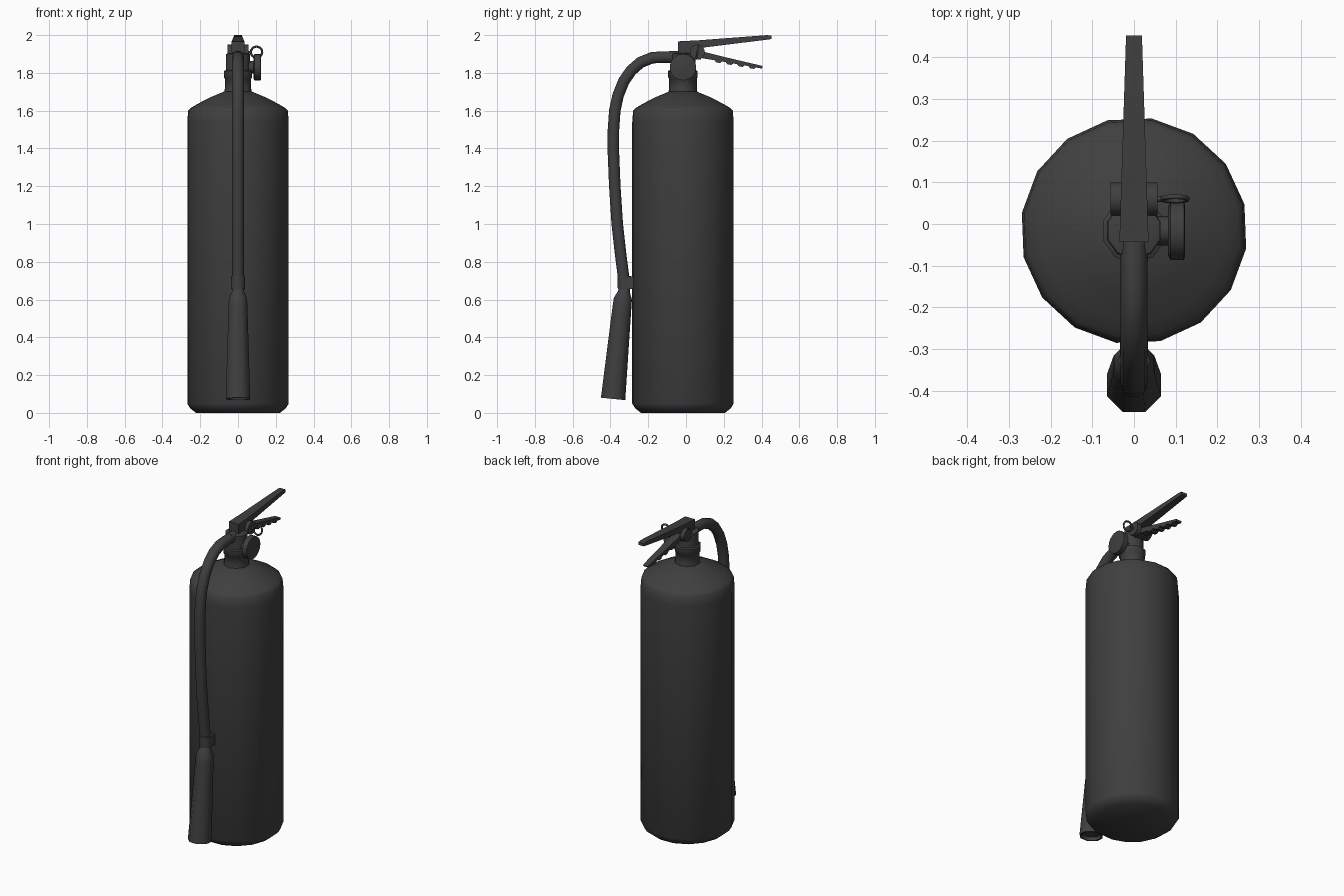
import bpy, bmesh, math
from mathutils import Vector

if "Cube" in bpy.data.objects:
    bpy.data.objects.remove(bpy.data.objects["Cube"])

CY = -0.016  # y of the tank axis
dark = bpy.data.materials.new("dark_grey")
dark.diffuse_color = (0.05, 0.05, 0.05, 1)
dark.use_nodes = True
dark.node_tree.nodes["Principled BSDF"].inputs["Base Color"].default_value = dark.diffuse_color


def finish(name, bm, angle=50):
    bmesh.ops.recalc_face_normals(bm, faces=bm.faces)
    me = bpy.data.meshes.new(name)
    bm.to_mesh(me)
    bm.free()
    me.materials.append(dark)
    ob = bpy.data.objects.new(name, me)
    bpy.context.collection.objects.link(ob)
    bpy.ops.object.select_all(action='DESELECT')
    ob.select_set(True)
    bpy.context.view_layer.objects.active = ob
    bpy.ops.object.shade_smooth_by_angle(angle=math.radians(angle))
    return ob


def sweep(name, path, sides, axis=None, turn=0.0):
    """Skin rings (x, y, z, radius) along a path, or along a fixed axis."""
    bm = bmesh.new()
    pts = [Vector(p[:3]) for p in path]
    rings = []
    for i, p in enumerate(pts):
        t = Vector(axis) if axis else pts[min(i + 1, len(pts) - 1)] - pts[max(i - 1, 0)]
        t.normalize()
        u = Vector((0, 1, 0)) if abs(t.x) > 0.9 else Vector((1, 0, 0))
        u = (u - t * u.dot(t)).normalized()
        v = t.cross(u)
        ring = []
        for k in range(sides):
            a = 2 * math.pi * (k + turn) / sides
            ring.append(bm.verts.new(p + path[i][3] * (u * math.cos(a) + v * math.sin(a))))
        rings.append(ring)
    for a, b in zip(rings, rings[1:]):
        for k in range(sides):
            j = (k + 1) % sides
            bm.faces.new((a[k], a[j], b[j], b[k]))
    bm.faces.new(rings[0])
    bm.faces.new(rings[-1])
    return finish(name, bm)


def lathe(name, profile, sides, turn=0.5):
    return sweep(name, [(0, CY, z, r) for r, z in profile], sides, (0, 0, 1), turn)


def rod(name, y, z, profile, sides):
    return sweep(name, [(x, y, z, r) for r, x in profile], sides, (1, 0, 0))


def plate(name, profile, half_width):
    """Side profile in y, z given a width that varies along y."""
    bm = bmesh.new()
    left, right = [[bm.verts.new((s * half_width(y), y, z)) for y, z in profile] for s in (-1, 1)]
    n = len(profile)
    for i in range(n):
        j = (i + 1) % n
        bm.faces.new((left[i], left[j], right[j], right[i]))
    bm.faces.new(left)
    bm.faces.new(right)
    return finish(name, bm, 20)


# Tank and valve neck
lathe("tank", [(0.225, 0), (0.257, 0.025), (0.272, 0.05), (0.272, 1.54), (0.267, 1.60),
               (0.255, 1.613), (0.22, 1.634), (0.15, 1.67), (0.07, 1.703)], 16, 0.6)
lathe("valve_neck", [(0.078, 1.69), (0.073, 1.72), (0.073, 1.77), (0.078, 1.775),
                     (0.078, 1.81), (0.068, 1.815), (0.066, 1.90), (0.05, 1.905)], 10)

# Pressure gauge
rod("gauge_stem", CY, 1.83, [(0.035, 0.03), (0.035, 0.09)], 10)
rod("gauge", CY, 1.83, [(0.06, 0.082), (0.07, 0.088), (0.07, 0.12), (0.06, 0.122)], 20)

# Lever bracket, pivot and pull pin
plate("bracket_core", [(-0.04, 1.87), (0.08, 1.87), (0.08, 1.94), (-0.04, 1.955)], lambda y: 0.03)
for s, side in ((-1, "left"), (1, "right")):
    rod("bracket_" + side, 0.06, 1.91, [(0.04, s * 0.025), (0.04, s * 0.056)], 14)
rod("pull_pin", 0.06, 1.91, [(0.007, 0.05), (0.007, 0.07)], 8)
bpy.ops.mesh.primitive_torus_add(location=(0.098, 0.06, 1.91), rotation=(math.radians(80), 0, 0),
                                 major_radius=0.03, minor_radius=0.006,
                                 major_segments=16, minor_segments=6)
ring = bpy.context.object
ring.name = "pull_ring"
ring.data.materials.append(dark)
bpy.ops.object.shade_smooth_by_angle(angle=math.radians(65))

# Upper and lower levers
plate("upper_lever", [(-0.043, 1.967), (0.06, 1.972), (0.43, 2.0), (0.452, 1.997), (0.452, 1.979),
                      (0.43, 1.976), (0.10, 1.935), (0.05, 1.925), (-0.043, 1.91)],
      lambda y: 0.035 - 0.016 * (y + 0.043) / 0.495)
grip = [(0.03, 1.93), (0.10, 1.91), (0.25, 1.873), (0.40, 1.838), (0.407, 1.832), (0.40, 1.823)]
for y in (0.35, 0.29, 0.23, 0.17):
    z = 1.877 - 0.14 * (y - 0.07) / 0.8
    grip += [(y + 0.02, z + 0.001), (y + 0.01, z - 0.007), (y - 0.01, z - 0.004), (y - 0.02, z + 0.008)]
grip += [(0.10, 1.875), (0.03, 1.89)]
plate("lower_lever", grip, lambda y: 0.03 - 0.03 * max(y, 0))

# Hose
hose = [(-0.03, 1.884), (-0.12, 1.884), (-0.18, 1.88), (-0.24, 1.856), (-0.29, 1.813),
        (-0.33, 1.755), (-0.36, 1.68), (-0.377, 1.60), (-0.384, 1.50), (-0.384, 1.37),
        (-0.377, 1.20), (-0.364, 1.0), (-0.345, 0.83), (-0.328, 0.70), (-0.326, 0.64)]
sweep("hose", [(0, y, z, 0.032) for y, z in hose], 10)
sweep("hose_fitting", [(0, -0.02, 1.884, 0.034), (0, -0.09, 1.884, 0.033)], 10)

# Clip holding the hose to the tank
sweep("hose_clip", [(0, -0.325, 0.655, 0.038), (0, -0.327, 0.725, 0.038)], 10, (0, 0, 1))
plate("clip_arm", [(-0.325, 0.655), (-0.275, 0.655), (-0.275, 0.722), (-0.325, 0.722)],
      lambda y: 0.034)

# Discharge horn with recessed mouth
sweep("horn", [(0, -0.326, 0.66, 0.03), (0, -0.329, 0.64, 0.035), (0, -0.334, 0.605, 0.052),
               (0, -0.339, 0.56, 0.054), (0, -0.386, 0.074, 0.07), (0, -0.386, 0.074, 0.06),
               (0, -0.384, 0.094, 0.057)], 8, (0, -0.1, -1), 0.5)
